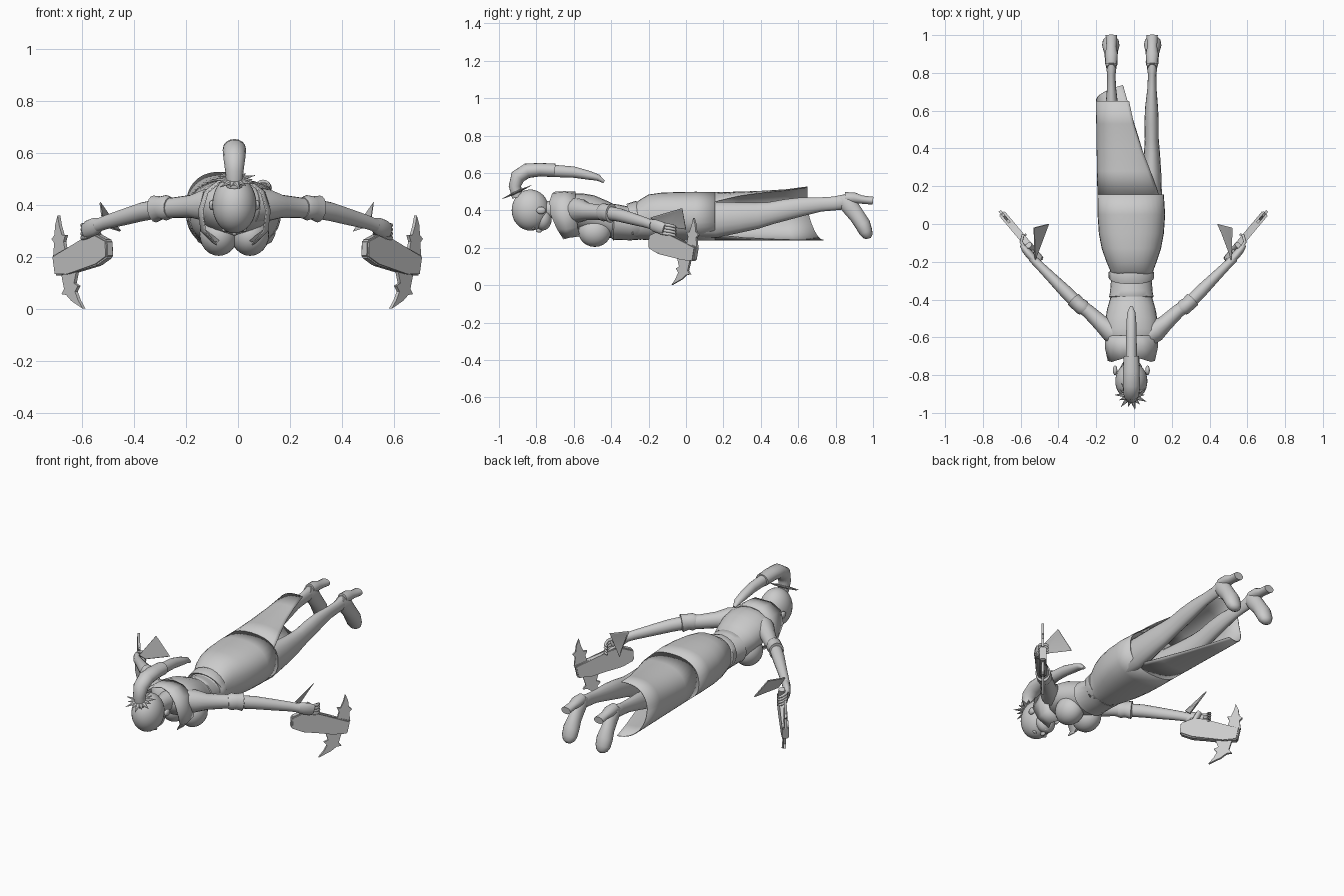
import bpy, bmesh, math
from mathutils import Vector, Matrix

CX = -0.014          # body centre line
mat = bpy.data.materials.new("plain grey")
mat.diffuse_color = (0.6, 0.6, 0.6, 1)


def finish(name, bm, angle=50, fix=True):
    if fix:
        bmesh.ops.recalc_face_normals(bm, faces=bm.faces[:])
    me = bpy.data.meshes.new(name)
    bm.to_mesh(me)
    bm.free()
    me.materials.append(mat)
    ob = bpy.data.objects.new(name, me)
    bpy.context.collection.objects.link(ob)
    bpy.ops.object.select_all(action='DESELECT')
    ob.select_set(True)
    bpy.context.view_layer.objects.active = ob
    bpy.ops.object.shade_smooth_by_angle(angle=math.radians(angle))
    return ob


def add_loft(bm, st, hint=(1, 0, 0), n=16):
    """Elliptic rings (x, y, z, half width, half height) joined along a path."""
    hint, rings = Vector(hint), []
    P = [Vector(s[:3]) for s in st]
    for i, s in enumerate(st):
        t = (P[min(i + 1, len(P) - 1)] - P[max(i - 1, 0)]).normalized()
        a = (hint - t * hint.dot(t)).normalized()
        b = t.cross(a)
        rings.append([bm.verts.new(P[i] + a * s[3] * math.cos(k * 2 * math.pi / n)
                                   + b * s[4] * math.sin(k * 2 * math.pi / n)) for k in range(n)])
    for r, q in zip(rings, rings[1:]):
        for k in range(n):
            bm.faces.new((r[k], r[(k + 1) % n], q[(k + 1) % n], q[k]))
    bm.faces.new(rings[0])
    bm.faces.new(rings[-1])


def loft(name, st, hint=(1, 0, 0), n=16):
    bm = bmesh.new()
    add_loft(bm, st, hint, n)
    return finish(name, bm)


def body_loft(name, rows, n=24):
    """Rows of (y, z low, z high, half width) along the body."""
    return loft(name, [(CX, y, (a + b) / 2, w, (b - a) / 2) for y, a, b, w in rows], n=n)


def ball(name, c, r, seg=24):
    bm = bmesh.new()
    bmesh.ops.create_uvsphere(bm, u_segments=seg, v_segments=seg // 2, radius=1,
                              matrix=Matrix.Translation(c) @ Matrix.Diagonal((*r, 1)))
    return finish(name, bm)


def grid(bm, rows):
    R = [[bm.verts.new(p) for p in row] for row in rows]
    for r, q in zip(R, R[1:]):
        for k in range(len(r) - 1):
            bm.faces.new((r[k], r[k + 1], q[k + 1], q[k]))


def prism(bm, pts, off):
    a = [bm.verts.new(Vector(p) + off) for p in pts]
    b = [bm.verts.new(Vector(p) - off) for p in pts]
    bm.faces.new(a)
    bm.faces.new(b[::-1])
    for i in range(len(a)):
        j = (i + 1) % len(a)
        bm.faces.new((a[i], b[i], b[j], a[j]))


# Head with face, nose and neck
ball("head", (CX, -0.832, 0.402), (0.085, 0.1, 0.11), 32)
ball("jaw", (CX, -0.765, 0.355), (0.058, 0.047, 0.062))
ball("nose", (CX, -0.785, 0.295), (0.01, 0.018, 0.014), 12)
ball("lips", (CX, -0.752, 0.303), (0.02, 0.008, 0.008), 12)
body_loft("neck", [(-0.80, .36, .45, .045), (-0.70, .36, .45, .042), (-0.58, .33, .47, .06)])
for s in (-1, 1):
    ball("ear", (CX + s * .086, -.775, .40), (.012, .026, .02), 12)
    ball("eye", (CX + s * .033, -.815, .305), (.016, .009, .008), 12)

# Ponytail in two lengths: a thick wrapped root and a thin tip
loft("ponytail_root", [(CX, -.90, .47, .03, .03), (CX, -.915, .53, .035, .033), (CX, -.90, .58, .042, .04),
     (CX, -.85, .612, .045, .04), (CX, -.78, .618, .044, .036), (CX, -.70, .614, .04, .036)])
loft("ponytail_tip", [(CX, -.72, .612, .03, .033), (CX, -.60, .605, .028, .03), (CX, -.52, .588, .026, .024),
     (CX, -.47, .575, .022, .017), (CX, -.438, .553, .008, .008)])

# Spiky hair band around the ponytail root
bm = bmesh.new()
axis = Vector((0, -.42, .91))
u, v = Vector((1, 0, 0)), Vector((0, .91, .42))
for i in range(14):
    a = i * 2 * math.pi / 14
    d = u * math.cos(a) + v * math.sin(a)
    c = Vector((CX, -.905, .498))
    L = .088 if i % 2 else .07
    add_loft(bm, [(*(c + d * .025), .016, .008), (*(c + d * L), .001, .001)], d.cross(axis), 6)
finish("spiky_hair_band", bm, 30)

# Torso, bust and waist sash
body_loft("torso", [(-.66, .38, .47, .07), (-.63, .34, .495, .12), (-.58, .30, .495, .145), (-.52, .28, .485, .14),
          (-.45, .26, .455, .128), (-.38, .25, .425, .108), (-.32, .245, .42, .103), (-.27, .24, .44, .113)])
for s in (-1, 1):
    ball("bust", (CX + s * .06, -.488, .287), (.074, .088, .082))
body_loft("waist_sash", [(-.40, .255, .42, .10), (-.385, .24, .435, .118), (-.36, .242, .43, .113),
          (-.30, .24, .42, .108), (-.285, .238, .44, .12), (-.255, .24, .452, .12), (-.245, .25, .44, .10)])

# Raised open collar around the neck
bm = bmesh.new()
rim = [(.07, -.655, .245), (.115, -.69, .30), (.125, -.725, .38), (.105, -.73, .45), (.055, -.715, .492), (0, -.70, .50)]
mid = [(.085, -.62, .255), (.13, -.64, .30), (.14, -.655, .38), (.115, -.655, .455), (.06, -.65, .497), (0, -.65, .503)]
base = [(.06, -.565, .26), (.125, -.58, .31), (.14, -.585, .38), (.12, -.59, .45), (.06, -.59, .49), (0, -.59, .50)]
grid(bm, [[(CX + x, y, z) for x, y, z in r] + [(CX - x, y, z) for x, y, z in r[-2::-1]] for r in (rim, mid, base)])
c = finish("collar", bm)
c.modifiers.new("thickness", 'SOLIDIFY').thickness = .006

# Long skirt: closed over the hips, slit open along one leg
bm = bmesh.new()


def arc(y, y_low, cx, cz, rx, rz, a0, a1, n=32):
    row = []
    for k in range(n + 1):
        a = math.radians(a0 + (a1 - a0) * k / n)
        low = max(0, (k / n - .5) * 2)
        # slightly squared ellipse keeps the back and front flat
        co, si = math.cos(a), math.sin(a)
        row.append((cx + rx * math.copysign(abs(co) ** .85, co), y + (y_low - y) * low,
                    cz + rz * math.copysign(abs(si) ** .85, si)))
    return row


hips = [(-.29, -.01, .335, .105, .085), (-.25, -.012, .35, .113, .105), (-.2, -.013, .363, .133, .122),
        (-.13, -.014, .367, .157, .128), (-.05, -.014, .368, .172, .13), (.05, -.014, .369, .179, .131),
        (.155, -.018, .369, .176, .13)]
grid(bm, [arc(y, y, *r, 0, 360) for y, *r in hips])
slit = [(.155, .155, -.018, .369, .176, .13, 34, 312), (.28, .30, -.024, .37, .172, .131, 53, 300),
        (.40, .44, -.035, .372, .163, .133, 66, 290), (.53, .59, -.05, .376, .15, .137, 74, 280),
        (.65, .735, -.066, .384, .135, .144, 76, 272)]
grid(bm, [arc(*r) for r in slit])
bmesh.ops.remove_doubles(bm, verts=bm.verts[:], dist=.0005)
sk = finish("slit_skirt", bm)
sk.modifiers.new("thickness", 'SOLIDIFY').thickness = .004

for s in (-1, 1):
    side = "left" if s < 0 else "right"

    def X(x, c=-.012):
        return c + s * x

    # Leg, foot and stiletto heel
    loft(side + "_leg", [(X(.075), -.08, .36, .07, .095), (X(.09), .05, .355, .068, .10), (X(.1), .16, .35, .06, .096),
         (X(.106), .28, .362, .05, .082), (X(.107), .38, .372, .042, .07), (X(.106), .45, .385, .037, .06),
         (X(.105), .54, .405, .038, .056), (X(.105), .62, .42, .034, .05), (X(.107), .72, .432, .024, .038),
         (X(.108), .79, .437, .022, .037), (X(.108), .85, .446, .03, .04), (X(.108), .885, .452, .022, .028)])
    loft(side + "_foot", [(X(.108), .83, .47, .024, .025), (X(.108), .855, .445, .034, .044),
         (X(.109), .885, .41, .034, .046), (X(.11), .915, .37, .037, .042), (X(.111), .945, .325, .046, .042),
         (X(.111), .962, .285, .044, .036), (X(.11), .972, .262, .033, .027), (X(.11), .975, .25, .015, .014)])
    loft(side + "_heel", [(X(.108), .85, .468, .03, .03), (X(.108), .90, .466, .034, .03),
         (X(.108), .94, .458, .026, .022), (X(.108), 1.0, .452, .03, .021)])

    # Upper arm, flared cuff and forearm
    h = (s * .7, -.7, 0)

    def arm(rows):
        return [(X(x, -.005), *r) for x, *r in rows]
    loft(side + "_upper_arm", arm([(.06, -.60, .40, .06, .07), (.12, -.565, .40, .058, .062),
         (.17, -.525, .395, .043, .045), (.24, -.46, .39, .036, .04), (.31, -.41, .385, .034, .038)]), h)
    loft(side + "_cuff", arm([(.255, -.455, .39, .036, .04), (.27, -.44, .39, .042, .049),
         (.29, -.425, .39, .039, .044), (.315, -.40, .385, .041, .052), (.318, -.397, .385, .032, .036)]), h)
    loft(side + "_forearm", arm([(.29, -.425, .388, .034, .037), (.36, -.355, .375, .034, .036),
         (.43, -.285, .355, .028, .032), (.50, -.215, .335, .023, .027), (.535, -.18, .322, .022, .025)]), h)

    # Hand gripping the weapon
    loft(side + "_palm", arm([(.52, -.195, .328, .017, .024), (.545, -.165, .318, .022, .034),
         (.57, -.135, .308, .02, .034), (.585, -.115, .30, .014, .028)]), h)
    bm = bmesh.new()
    for i in range(4):
        z = .328 - i * .016
        add_loft(bm, arm([(.57, -.135, z, .009, .009), (.592, -.095, z - .006, .009, .009),
                          (.583, -.06, z - .014, .008, .008), (.566, -.055, z - .02, .005, .005)]), (0, 0, 1), 8)
    add_loft(bm, arm([(.54, -.18, .31, .01, .01), (.532, -.145, .292, .01, .01), (.545, -.11, .28, .006, .006)]),
             (0, 0, 1), 8)
    finish(side + "_fingers", bm)

    # Wrist flap
    bm = bmesh.new()
    prism(bm, arm([(.518, -.19, .36), (.525, -.02, .41), (.447, 0, .30), (.51, -.14, .32)]), Vector((.0022, -.001, .002)))
    finish(side + "_wrist_flap", bm, 30)

    # Flat hand weapon: thick body with two curved spiked blades
    def W(p):
        return [(X(x, -.003), .06 + 1.19 * (x - .70), z) for x, z in p]
    nrm = Vector((s * .766, -.643, 0))
    bm = bmesh.new()
    prism(bm, W([(.49, .265), (.535, .29), (.565, .285), (.58, .265), (.70, .205), (.69, .13), (.64, .135),
                 (.53, .168), (.487, .20)]), nrm * .019)
    bmesh.ops.bevel(bm, geom=bm.edges[:], offset=.006, segments=2, affect='EDGES')
    finish(side + "_weapon_body", bm, 40)
    bm = bmesh.new()
    prism(bm, W([(.655, .22), (.662, .26), (.655, .285), (.668, .285), (.678, .32), (.685, .36), (.694, .325),
                 (.697, .285), (.708, .27), (.698, .255), (.702, .20)]), nrm * .007)
    prism(bm, W([(.612, .15), (.622, .10), (.607, .09), (.618, .068), (.606, .035), (.588, .002), (.632, .032),
                 (.652, .055), (.67, .058), (.66, .078), (.672, .14)]), nrm * .007)
    finish(side + "_weapon_blades", bm, 30)
    loft(side + "_weapon_grip", [(*W([(.535, .27)])[0], .02, .017), (*W([(.555, .33)])[0], .02, .015)], nrm, 10)
